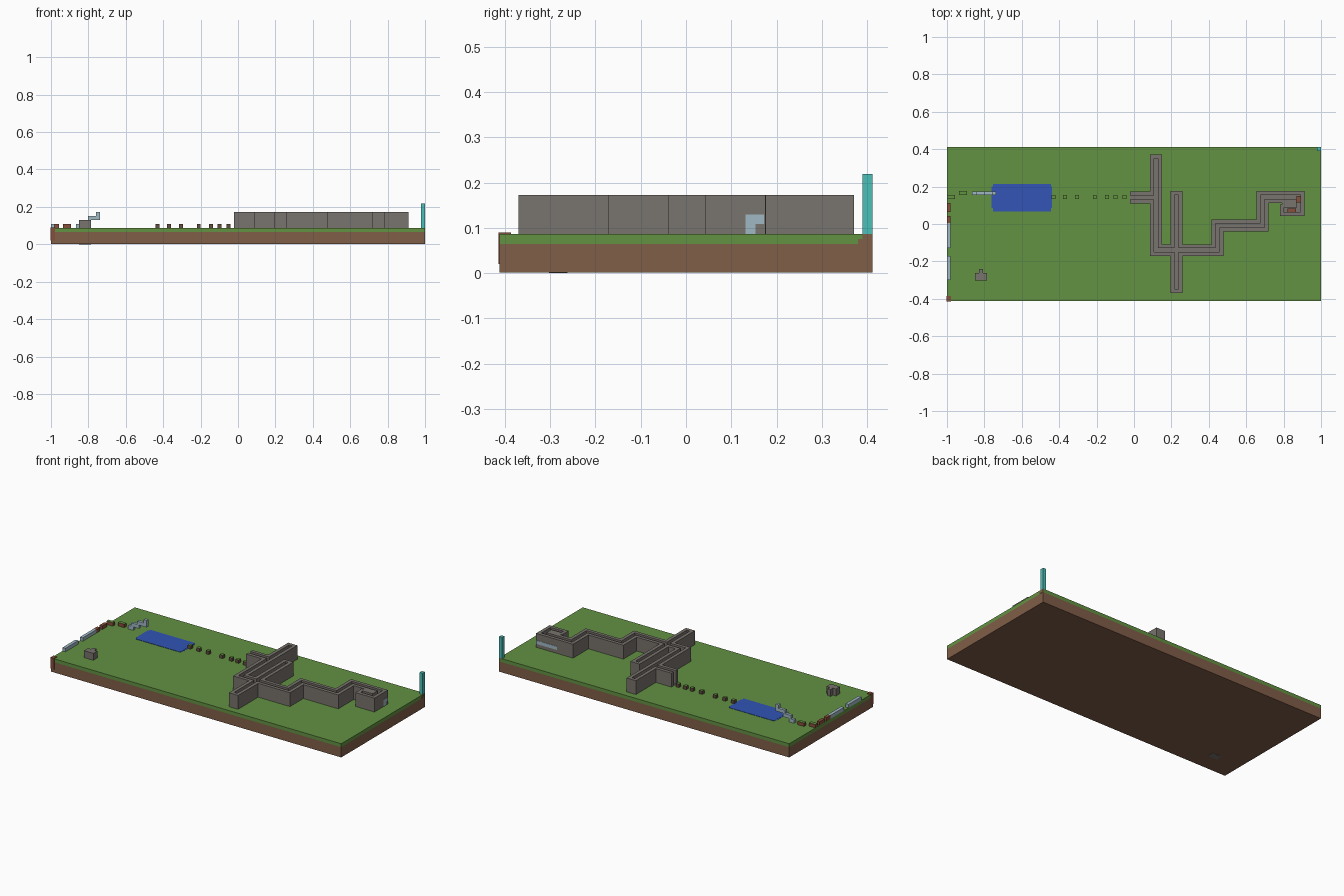
import bpy, bmesh

cube = bpy.data.objects.get("Cube")
if cube:
    bpy.data.objects.remove(cube, do_unlink=True)


def material(name, *srgb):
    """Flat material from 0-255 display colour, stored as linear values."""
    lin = [((c / 255 + 0.055) / 1.055) ** 2.4 for c in srgb] + [1]
    m = bpy.data.materials.new(name)
    m.use_nodes = True
    m.diffuse_color = lin
    node = next(n for n in m.node_tree.nodes if n.type == 'BSDF_PRINCIPLED')
    node.inputs["Base Color"].default_value = lin
    return m


GRASS = material("grass green", 99, 146, 66)
SOIL = material("soil brown", 128, 94, 72)
STONE = material("stone grey", 120, 115, 109)
WATER = material("water blue", 50, 85, 182)
TEAL = material("beacon teal", 76, 192, 184)
GLASS = material("pale blue", 160, 184, 196)
WOOD = material("red brown", 134, 78, 58)
DIRT = material("dark dirt", 98, 78, 64)

V = 0.0216            # edge of one block
SOIL_TOP = 3 * V
GROUND = 4 * V
WALL_TOP = 8 * V
HALF_Y = 0.412


def finish(name, bm, *mats):
    bmesh.ops.recalc_face_normals(bm, faces=bm.faces)
    mesh = bpy.data.meshes.new(name)
    bm.to_mesh(mesh)
    bm.free()
    for m in mats:
        mesh.materials.append(m)
    ob = bpy.data.objects.new(name, mesh)
    bpy.context.collection.objects.link(ob)
    return ob


def box(name, x, y, z, mat, top=None):
    """Box from three (low, high) ranges, with an optional top colour."""
    bm = bmesh.new()
    bmesh.ops.create_cube(bm, size=1)
    for v in bm.verts:
        v.co = [r[0] if c < 0 else r[1] for c, r in zip(v.co, (x, y, z))]
    bm.normal_update()
    if top:
        for f in bm.faces:
            f.material_index = int(f.normal.z > 0.5)
    return finish(name, bm, *([mat, top] if top else [mat]))


# Ground slab
box("soil_layer", (-1, 1), (-HALF_Y, HALF_Y), (0.001, SOIL_TOP), SOIL)
box("grass_layer", (-1, 1), (-HALF_Y, HALF_Y), (SOIL_TOP, GROUND), GRASS)
box("soil_patch_low", (0.99, 1.001), (0.38, 0.391), (SOIL_TOP, 0.075), SOIL)
box("soil_patch_corner", (0.99, 1.001), (0.39, HALF_Y), (SOIL_TOP, GROUND), SOIL)
box("corner_block", (-1.002, -0.978), (-HALF_Y - 0.002, -0.386), (0.02, 0.09), WOOD)
box("beacon_pillar", (0.979, 1), (0.39, HALF_Y), (GROUND, 0.219), TEAL)

# Pool, with slightly narrower ends
box("pool", (-0.755, -0.445), (0.067, 0.214), (0.08, GROUND + 0.002), WATER)
box("pool_ends", (-0.762, -0.438), (0.085, 0.2), (0.08, GROUND + 0.001), WATER)

# Castle corridors: open channels between two walls, following centre lines
RUNS = [
    (0.118, 0.339, 0.118, -0.14), (0.01, 0.1415, 0.118, 0.1415),
    (0.2275, 0.145, 0.2275, -0.338), (0.118, -0.14, 0.447, -0.14),
    (0.447, -0.14, 0.447, -0.008), (0.447, -0.008, 0.6875, -0.008),
    (0.6875, -0.008, 0.6875, 0.144), (0.6875, 0.144, 0.879, 0.144),
    (0.879, 0.144, 0.879, 0.074), (0.879, 0.074, 0.811, 0.074),
]


def grow(run, d):
    x0, y0, x1, y1 = run
    return min(x0, x1) - d, min(y0, y1) - d, max(x0, x1) + d, max(y0, y1) + d


OUTER = [grow(r, 0.0315) for r in RUNS] + [(0.79, 0.09, 0.87, 0.13)]
INNER = [grow(r, 0.0105) for r in RUNS] + [(-0.0215, 0.131, 0.1, 0.152)]


def inside(x, y, rects):
    return any(a < x < c and b < y < d for a, b, c, d in rects)


def corridors():
    xs = sorted({round(r[i], 4) for r in OUTER + INNER for i in (0, 2)})
    ys = sorted({round(r[i], 4) for r in OUTER + INNER for i in (1, 3)})
    bm = bmesh.new()

    def height(i, j):
        if not (0 <= i < len(xs) - 1 and 0 <= j < len(ys) - 1):
            return GROUND
        x, y = (xs[i] + xs[i + 1]) / 2, (ys[j] + ys[j + 1]) / 2
        if not inside(x, y, OUTER):
            return GROUND
        return GROUND + 0.002 if inside(x, y, INNER) else WALL_TOP

    def quad(*pts):
        bm.faces.new([bm.verts.new(p) for p in pts])

    def side(p, q, h, k):
        if h > k:
            quad((*p, k), (*q, k), (*q, h), (*p, h))

    for i in range(len(xs) - 1):
        for j in range(len(ys) - 1):
            h = height(i, j)
            if h == GROUND:
                continue
            a, c, b, d = xs[i], xs[i + 1], ys[j], ys[j + 1]
            quad((a, b, h), (c, b, h), (c, d, h), (a, d, h))
            side((a, b), (c, b), h, height(i, j - 1))
            side((c, b), (c, d), h, height(i + 1, j))
            side((c, d), (a, d), h, height(i, j + 1))
            side((a, d), (a, b), h, height(i - 1, j))
    mesh = bpy.data.meshes.new("castle_corridors")
    bmesh.ops.remove_doubles(bm, verts=bm.verts, dist=0.0001)
    bm.to_mesh(mesh)
    bm.free()
    mesh.materials.append(STONE)
    bpy.context.collection.objects.link(bpy.data.objects.new("castle_corridors", mesh))


corridors()

# Window band wrapping the back corner of the end room
box("window_back", (0.765, 0.905), (0.17, 0.177), (0.108, 0.13), GLASS)
box("window_side_high", (0.905, 0.912), (0.131, 0.172), (0.108, 0.13), GLASS)
box("window_side_low", (0.905, 0.912), (0.131, 0.153), (GROUND, 0.108), GLASS)

# Furniture in the end room
ROOM_Z = (GROUND, GROUND + V)
box("room_chest", (0.868, 0.889), (0.115, 0.15), ROOM_Z, WOOD)
box("room_table", (0.82, 0.865), (0.064, 0.084), ROOM_Z, WOOD)

# Stepping blocks from the pool to the entrance
for n, x in enumerate((-0.43, -0.37, -0.305, -0.21, -0.145, -0.1, -0.05)):
    box(f"stepping_block_{n}", (x - 0.0105, x + 0.0105), (0.134, 0.155), ROOM_Z, DIRT, GRASS)
box("turf_block_edge", (-1, -0.957), (0.134, 0.155), ROOM_Z, WOOD, GRASS)
box("turf_block_inner", (-0.936, -0.893), (0.155, 0.176), ROOM_Z, WOOD, GRASS)

# Floating stair beside the pool
for n, (a, b) in enumerate(((-0.866, -0.83), (-0.845, -0.79), (-0.803, -0.738), (-0.76, -0.738))):
    box(f"stair_step_{n}", (a, b), (0.155, 0.173), (GROUND + n * V, GROUND + (n + 1) * V), GLASS)

# Low barriers along the short edge
for n, (a, b, mat) in enumerate((
        (0.064, 0.112, WOOD), (0.005, 0.043, WOOD),
        (-0.128, 0.005, GLASS), (-0.3, -0.172, GLASS))):
    box(f"edge_barrier_{n}", (-1, -0.98), (a, b), ROOM_Z, mat)

# Stone well house with its shaft showing underneath
WELL_X, WELL_Y = (-0.85, -0.786), (-0.302, -0.262)
box("well_house", WELL_X, WELL_Y, (GROUND, GROUND + 2 * V), STONE)
box("well_step", (-0.829, -0.807), (-0.262, -0.24), (GROUND, GROUND + 2 * V), STONE)
box("well_shaft_base", WELL_X, WELL_Y, (0, 0.005), STONE)
